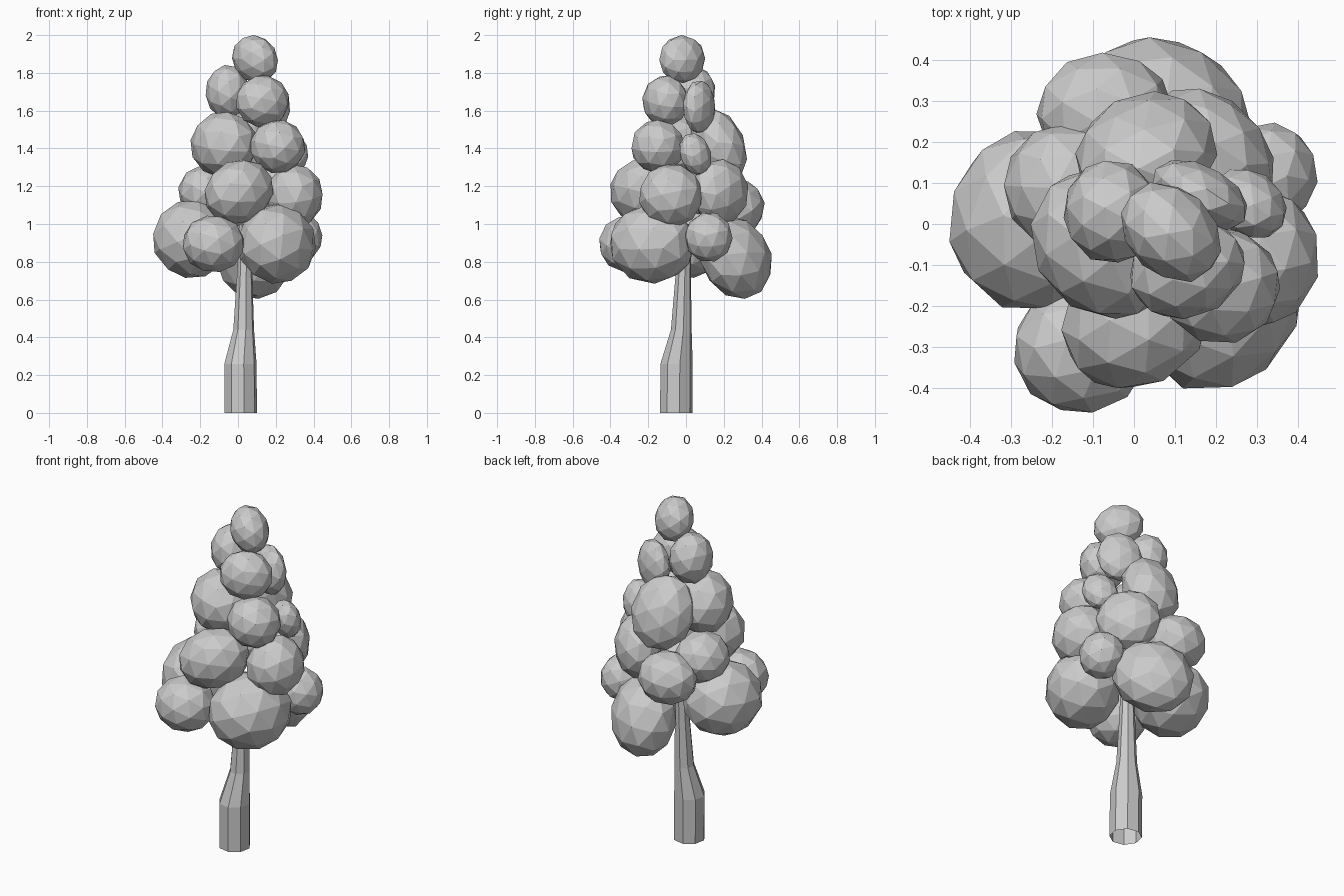
import bpy, bmesh, math, random
from mathutils import Matrix, Euler

if "Cube" in bpy.data.objects:
    bpy.data.objects.remove(bpy.data.objects["Cube"])

random.seed(4)


def finish(bm, name):
    bmesh.ops.recalc_face_normals(bm, faces=bm.faces)
    me = bpy.data.meshes.new(name)
    bm.to_mesh(me)
    bm.free()
    ob = bpy.data.objects.new(name, me)
    bpy.context.collection.objects.link(ob)
    return ob


def leaf_clump(name, centre, radii, lean=(0, 0, 0)):
    # faceted ball stretched to the radii; lean = diagonal stretch in xy, xz, yz
    rx, ry, rz = [r * 1.025 for r in radii]
    xy, xz, yz = lean
    b = math.sqrt(1 - xy * xy)
    c = (yz - xy * xz) / b
    d = math.sqrt(1 - xz * xz - c * c)
    size = Matrix(((rx, 0, 0), (ry * xy, ry * b, 0), (rz * xz, rz * c, rz * d))).to_4x4()
    turn = Euler([random.uniform(0, math.tau) for _ in range(3)]).to_matrix().to_4x4()
    bm = bmesh.new()
    bmesh.ops.create_icosphere(bm, subdivisions=2, radius=1,
                               matrix=Matrix.Translation(centre) @ size @ turn)
    return finish(bm, name)


# foliage tiers from the top down: (centre, radii, optional lean)
tiers = {
    "crown_tip": [((.09, -.02, 1.873), (.12, .12, .125), (-.25, -.1, 0))],
    "upper_leaves": [
        ((-.055, .03, 1.70), (.115, .125, .14)),
        ((.13, -.11, 1.65), (.14, .12, .135), (.14, 0, 0)),
        ((.16, .07, 1.62), (.115, .085, .14), (-.4, 0, 0))],
    "middle_leaves": [
        ((-.075, -.05, 1.42), (.175, .18, .172), (-.15, 0, 0)),
        ((.21, -.15, 1.41), (.145, .14, .14)),
        ((.28, .05, 1.37), (.09, .085, .11), (-.2, 0, -.2)),
        ((.03, .17, 1.41), (.17, .15, .2), (.1, 0, -.25))],
    "lower_leaves": [
        ((.005, -.23, 1.17), (.18, .172, .17), (.14, .12, 0)),
        ((.30, -.08, 1.15), (.15, .168, .165)),
        ((.19, .18, 1.17), (.15, .15, .17), (-.34, 0, 0)),
        ((-.17, .09, 1.17), (.145, .15, .14)),
        ((-.07, .27, 1.09), (.165, .145, .145))],
    "bottom_leaves": [
        ((-.245, .01, .92), (.205, .22, .205), (.04, 0, 0)),
        ((-.13, -.305, .895), (.163, .155, .15)),
        ((.205, -.18, .895), (.205, .225, .208), (.115, 0, 0)),
        ((.325, .12, .93), (.12, .125, .13)),
        ((.09, .265, .82), (.2, .19, .213), (-.23, 0, -.15))],
}
for tier, clumps in tiers.items():
    for i, clump in enumerate(clumps):
        leaf_clump(f"{tier}_{i + 1}", *clump)

# bent tapering trunk, open at the ends: (x, y, z, radius)
path = [(.015, -.052, 0, .087), (.013, -.05, .26, .087), (.03, -.025, .44, .056),
        (.035, -.015, .72, .042), (.04, -.005, 1.0, .035)]
sides = 8
bm = bmesh.new()
rings = []
for x, y, z, r in path:
    rings.append([bm.verts.new((x + r * math.cos(math.tau * k / sides + .2),
                                y + r * math.sin(math.tau * k / sides + .2), z))
                  for k in range(sides)])
for a, b in zip(rings, rings[1:]):
    for k in range(sides):
        n = (k + 1) % sides
        bm.faces.new((a[k], a[n], b[n], b[k]))
finish(bm, "trunk")
